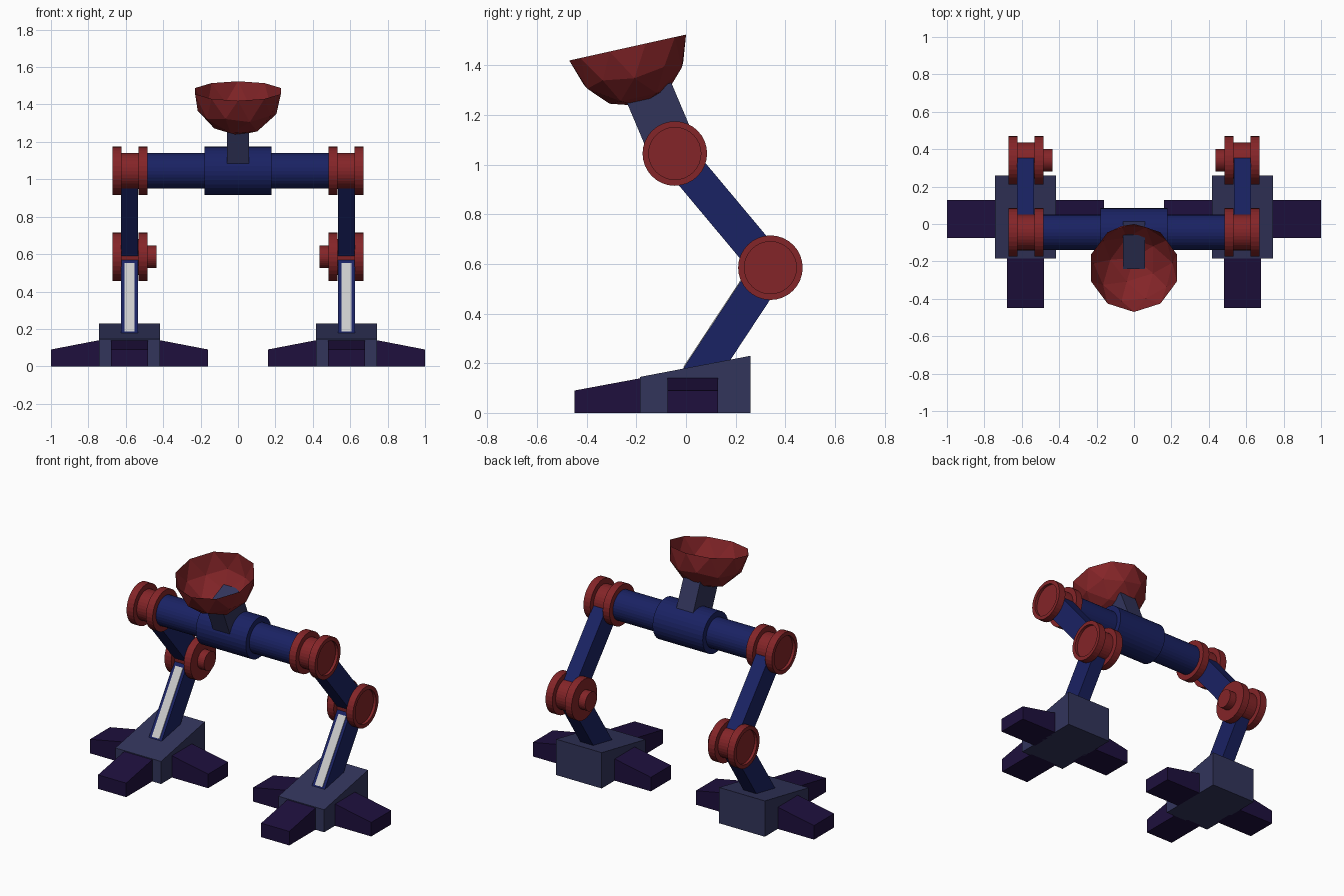
import bpy, bmesh, math
from mathutils import Vector, Matrix

if "Cube" in bpy.data.objects:
    bpy.data.objects.remove(bpy.data.objects["Cube"])


def material(name, rgb):
    m = bpy.data.materials.new(name)
    m.diffuse_color = (*rgb, 1)
    m.use_nodes = True
    m.node_tree.nodes["Principled BSDF"].inputs["Base Color"].default_value = m.diffuse_color
    return m


RED = material("red", (0.23, 0.018, 0.021))
NAVY = material("navy", (0.010, 0.016, 0.125))
SLATE = material("slate", (0.032, 0.035, 0.105))
VIOLET = material("violet", (0.013, 0.005, 0.047))
PALE = material("pale", (0.75, 0.75, 0.75))


def finish(bm, name, mat):
    bmesh.ops.recalc_face_normals(bm, faces=bm.faces[:])
    me = bpy.data.meshes.new(name)
    bm.to_mesh(me)
    bm.free()
    me.materials.append(mat)
    ob = bpy.data.objects.new(name, me)
    bpy.context.collection.objects.link(ob)
    return ob


def prism(name, pts, a, b, mat, axis="x"):
    """Extrude a (y, z) outline along x, or an (x, z) outline along y."""
    bm = bmesh.new()
    place = (lambda t, p: (t, *p)) if axis == "x" else (lambda t, p: (p[0], t, p[1]))
    face = bm.faces.new([bm.verts.new(place(a, p)) for p in pts])
    new = bmesh.ops.extrude_face_region(bm, geom=[face])["geom"]
    shift = Vector(place(b - a, (0, 0)))
    bmesh.ops.translate(bm, vec=shift, verts=[v for v in new if isinstance(v, bmesh.types.BMVert)])
    return finish(bm, name, mat)


def beam(name, p, q, lo, hi, x, half, mat):
    """Straight bar from p to q in the side plane, lo..hi being its sideways offsets."""
    p, q = Vector(p), Vector(q)
    d = (q - p).normalized()
    n = Vector((d.y, -d.x))
    pts = [p + n * lo, q + n * lo, q + n * hi, p + n * hi]
    return prism(name, [tuple(v) for v in pts], x - half, x + half, mat)


def lathe(name, profile, centre, mat, sign=1, seg=32):
    """Spin an (x, radius) profile round an x axis through centre (y, z)."""
    bm = bmesh.new()
    vs = [bm.verts.new((sign * x, 0, r)) for x, r in profile]
    es = [bm.edges.new(e) for e in zip(vs, vs[1:])]
    bmesh.ops.spin(bm, geom=vs + es, cent=(0, 0, 0), axis=(1, 0, 0),
                   angle=math.tau, steps=seg, use_merge=True)
    bmesh.ops.remove_doubles(bm, verts=bm.verts[:], dist=1e-5)
    bmesh.ops.translate(bm, vec=(0, *centre), verts=bm.verts[:])
    return finish(bm, name, mat)


HIP, KNEE, ANKLE = (-0.045, 1.045), (0.34, 0.585), (0.04, 0.13)
LEG_X = 0.58

# Joint: recessed outer disc, narrow core, inner disc
joint = [(0.652, 0), (0.652, 0.105), (0.67, 0.105), (0.67, 0.13), (0.622, 0.13),
         (0.622, 0.096), (0.533, 0.096), (0.533, 0.13), (0.485, 0.13)]

for side, s in (("left", -1), ("right", 1)):
    x = s * LEG_X
    # Foot block and three toes
    prism(f"{side}_foot", [(-0.185, 0), (0.26, 0), (0.26, 0.23), (-0.185, 0.145)],
          x - 0.1625, x + 0.1625, SLATE)
    prism(f"{side}_front_toe", [(-0.45, 0), (-0.17, 0), (-0.17, 0.142), (-0.45, 0.09)],
          x - 0.1, x + 0.1, VIOLET)
    for label, t in (("outer", s), ("inner", -s)):
        prism(f"{side}_{label}_toe",
              [(x + t * 0.15, 0), (x + t * 0.42, 0), (x + t * 0.42, 0.09), (x + t * 0.15, 0.142)],
              -0.075, 0.128, VIOLET, "y")
    # Leg bars and the pale strip on the shin
    beam(f"{side}_shin", KNEE, ANKLE, -0.07, 0.07, x, 0.046, NAVY)
    beam(f"{side}_thigh", HIP, KNEE, -0.07, 0.07, x, 0.046, NAVY)
    d = (Vector(ANKLE) - Vector(KNEE)).normalized()
    beam(f"{side}_shin_strip", Vector(KNEE) + d * 0.088, Vector(KNEE) + d * 0.525,
         0.06, 0.073, x, 0.027, PALE)
    # Hip and knee joints, the knee with a small inner hub
    lathe(f"{side}_hip_joint", joint + [(0.485, 0)], HIP, RED, s)
    lathe(f"{side}_knee_joint", joint + [(0.485, 0.06), (0.437, 0.06), (0.437, 0)], KNEE, RED, s)

# Cross bar with a thicker collar
lathe("cross_bar", [(-0.49, 0), (-0.49, 0.095), (0.49, 0.095), (0.49, 0)], HIP, NAVY)
lathe("collar", [(-0.178, 0), (-0.178, 0.13), (0.178, 0.13), (0.178, 0)], HIP, NAVY)

# Neck, poking through the bottom of the bowl
beam("neck", HIP, (-0.15, 1.293), -0.098, 0.098, 0, 0.06, SLATE)

# Open faceted bowl: lower half of a tilted icosphere
bm = bmesh.new()
bmesh.ops.create_icosphere(bm, subdivisions=2, radius=0.241)
bmesh.ops.delete(bm, geom=[v for v in bm.verts if v.co.z > 1e-4], context="VERTS")
bm.transform(Matrix.Translation((0, -0.235, 1.472)) @ Matrix.Rotation(math.radians(12.5), 4, "X"))
finish(bm, "bowl_head", RED)
